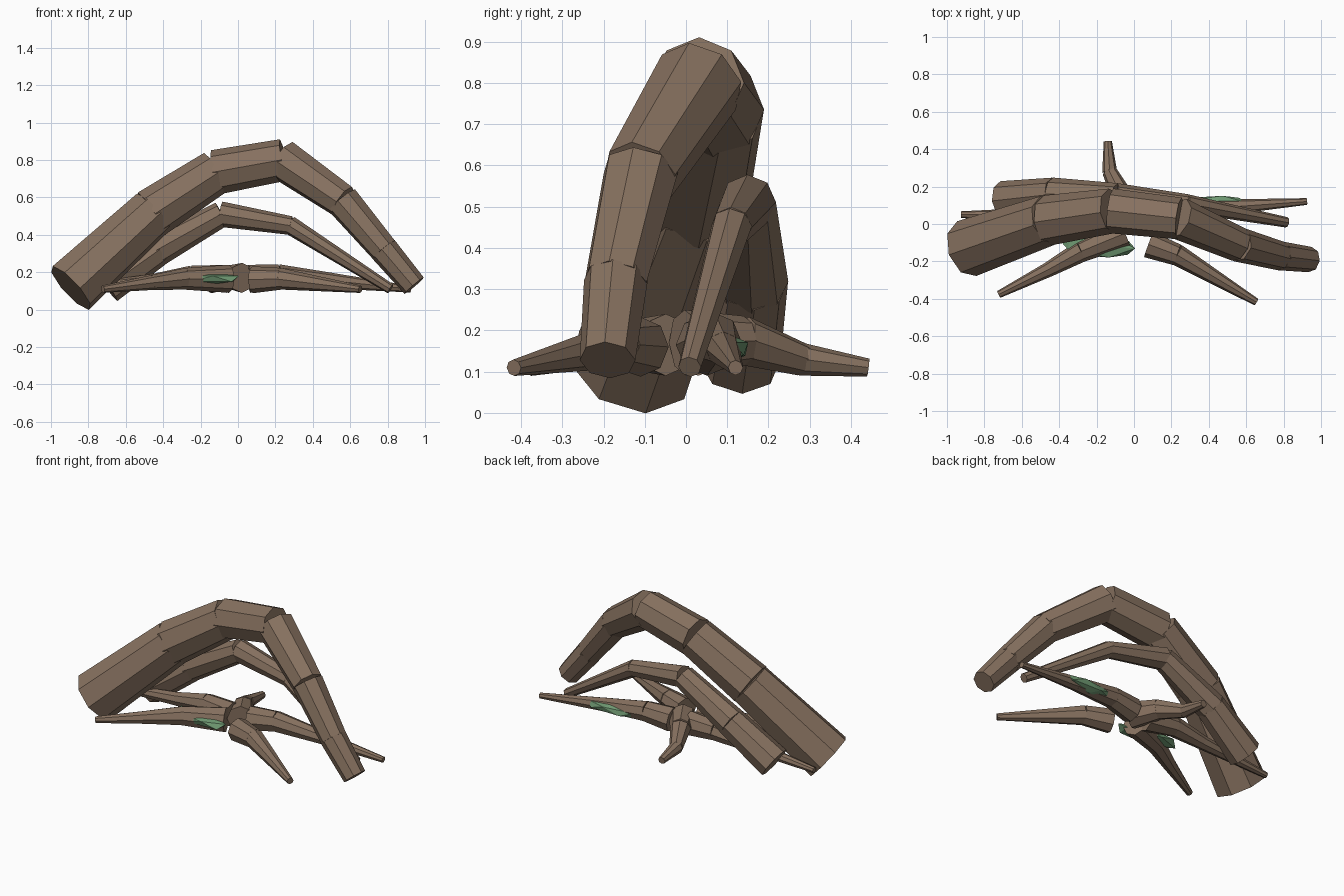
import bpy, bmesh
from mathutils import Vector, Matrix

if "Cube" in bpy.data.objects:
    bpy.data.objects.remove(bpy.data.objects["Cube"])


def material(name, color):
    m = bpy.data.materials.new(name)
    m.diffuse_color = color
    m.use_nodes = True
    m.node_tree.nodes["Principled BSDF"].inputs["Base Color"].default_value = m.diffuse_color
    return m


BARK = material("bark", (0.24, 0.165, 0.115, 1))
MOSS = material("moss", (0.16, 0.32, 0.17, 1))


def finish(bm, name, mat):
    me = bpy.data.meshes.new(name)
    bm.to_mesh(me)
    bm.free()
    me.materials.append(mat)
    ob = bpy.data.objects.new(name, me)
    bpy.context.collection.objects.link(ob)
    return ob


def root(name, pts):
    """Chain of separate capped 8-sided tapered segments; points are x, y, z, radius."""
    bm = bmesh.new()
    for a, b in zip(pts, pts[1:]):
        p, q = Vector(a[:3]), Vector(b[:3])
        d = q - p
        rot = d.to_track_quat('Z', 'Y').to_matrix().to_4x4()
        bmesh.ops.create_cone(bm, cap_ends=True, segments=8, radius1=a[3], radius2=b[3],
                              depth=d.length * 1.02,
                              matrix=Matrix.Translation((p + q) / 2) @ rot)
    return finish(bm, name, BARK)


def moss(name, loc, size, turn=0):
    """Flattened faceted patch."""
    bm = bmesh.new()
    bmesh.ops.create_icosphere(bm, subdivisions=1, radius=1,
                               matrix=Matrix.Translation(loc) @ Matrix.Rotation(turn, 4, 'Z')
                               @ Matrix.Diagonal((*size, 1)))
    return finish(bm, name, MOSS)


# Large arching root
root("main_arch_root", [(-.89, -.13, .12, .155), (-.46, .02, .515, .135), (-.12, .07, .735, .12),
                        (.24, .03, .80, .112), (.56, -.11, .58, .093), (.78, -.17, .32, .078),
                        (.94, -.19, .13, .068)])

# Smaller arching root behind
root("rear_arch_root", [(-.70, .13, .13, .10), (-.43, .16, .32, .088), (-.09, .15, .51, .068),
                        (.28, .11, .45, .05), (.81, .01, .115, .028)])

# Low roots spreading along the ground
root("right_root", [(.06, .05, .165, .075), (.22, .07, .18, .062), (.50, .09, .155, .042),
                    (.92, .12, .11, .018)])
root("front_right_root", [(.08, -.11, .16, .072), (.23, -.165, .165, .058), (.65, -.415, .11, .02)])
root("front_left_root", [(-.05, -.05, .165, .075), (-.28, -.145, .165, .058), (-.46, -.245, .145, .04),
                         (-.72, -.375, .11, .02)])
root("left_root", [(-.06, .03, .165, .075), (-.25, .05, .175, .06), (-.45, .05, .15, .042),
                   (-.92, .05, .11, .018)])
root("back_root", [(.02, .0, .17, .08), (-.06, .14, .175, .06), (-.13, .28, .13, .04),
                   (-.14, .44, .11, .022)])

# Moss patches on the low roots
moss("right_moss", (.42, .105, .155), (.20, .05, .035), .06)
moss("left_moss", (-.19, -.115, .165), (.22, .07, .035), -.08)
